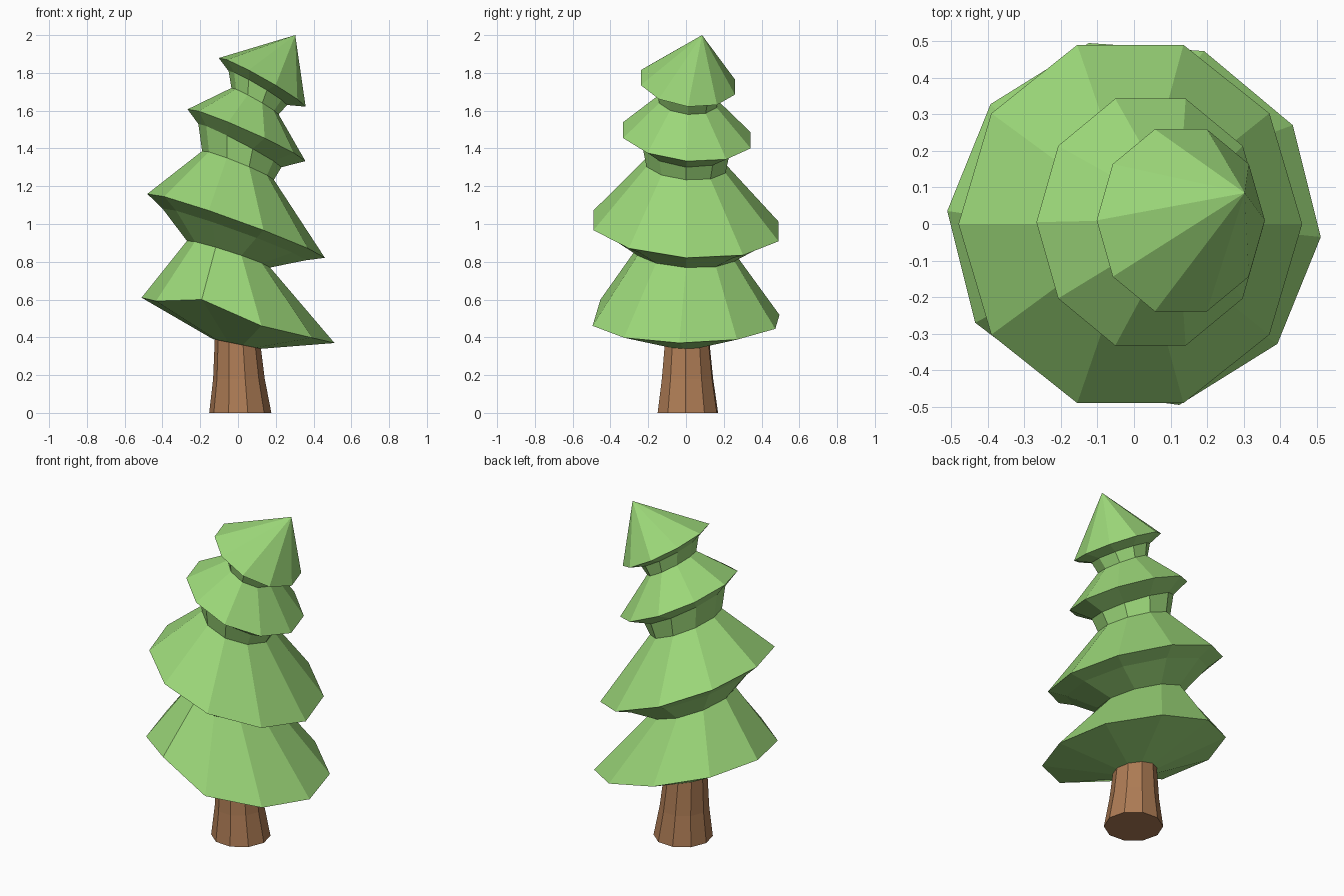
import bpy, bmesh
from math import cos, sin, radians, tau

if "Cube" in bpy.data.objects:
    bpy.data.objects.remove(bpy.data.objects["Cube"])

SIDES = 10


def material(name, color):
    m = bpy.data.materials.new(name)
    m.diffuse_color = color
    m.use_nodes = True
    m.node_tree.nodes["Principled BSDF"].inputs["Base Color"].default_value = m.diffuse_color
    return m


def loft(name, rings, mat, tip=None):
    """Skin tilted rings: centre x, y, z, radius x, y, slope x, y, turn in degrees."""
    bm = bmesh.new()
    loops = []
    for cx, cy, cz, rx, ry, sx, sy, turn in rings:
        loop = []
        for i in range(SIDES):
            a = tau * i / SIDES + radians(turn)
            dx, dy = rx * cos(a), ry * sin(a)
            loop.append(bm.verts.new((cx + dx, cy + dy, cz + sx * dx + sy * dy)))
        loops.append(loop)
    for lo, hi in zip(loops, loops[1:]):
        for i in range(SIDES):
            j = (i + 1) % SIDES
            bm.faces.new((lo[i], lo[j], hi[j], hi[i]))
    bm.faces.new(loops[0][::-1])
    if tip:
        t = bm.verts.new(tip)
        for i in range(SIDES):
            bm.faces.new((loops[-1][i], loops[-1][(i + 1) % SIDES], t))
    else:
        bm.faces.new(loops[-1])
    bmesh.ops.recalc_face_normals(bm, faces=bm.faces)
    me = bpy.data.meshes.new(name)
    bm.to_mesh(me)
    bm.free()
    me.materials.append(mat)
    ob = bpy.data.objects.new(name, me)
    bpy.context.collection.objects.link(ob)
    return ob


bark = material("bark", (0.42, 0.20, 0.09, 1))
leaf = material("leaf", (0.33, 0.68, 0.19, 1))

# tapering trunk
loft("trunk", [
    (0.012, 0.01, 0.00, 0.165, 0.165, 0, 0, -4),
    (0.005, 0.008, 0.18, 0.137, 0.14, 0, 0, -4),
    (-0.005, 0.006, 0.42, 0.117, 0.117, 0, 0, -4),
], bark)

# four crooked foliage tiers in one continuous skin
foliage = loft("foliage", [
    (-0.005, 0.00, 0.365, 0.128, 0.128, -0.20, 0.00, -4),   # underside at trunk
    (0.00, 0.00, 0.490, 0.512, 0.51, -0.235, 0.00, -4),     # first rim
    (-0.05, 0.00, 0.840, 0.220, 0.27, -0.32, -0.06, 0),     # first neck
    (-0.02, 0.00, 0.945, 0.380, 0.42, -0.36, -0.06, 0),     # second underside
    (-0.01, 0.00, 0.990, 0.470, 0.515, -0.36, -0.06, 0),    # second rim
    (0.00, 0.00, 1.310, 0.190, 0.22, -0.40, -0.08, 0),      # second neck
    (0.01, 0.00, 1.415, 0.220, 0.24, -0.52, -0.08, 0),      # third underside
    (0.045, 0.005, 1.470, 0.312, 0.355, -0.44, -0.08, 0),   # third rim
    (0.09, 0.01, 1.650, 0.125, 0.16, -0.56, -0.08, 0),      # third neck
    (0.105, 0.01, 1.720, 0.155, 0.175, -0.58, -0.10, 0),    # fourth underside
    (0.128, 0.01, 1.750, 0.230, 0.262, -0.56, -0.10, 0),    # fourth rim
], leaf, tip=(0.303, 0.085, 2.0))

# one raised corner at the front of the first rim
v = foliage.data.vertices[SIDES + 7]
v.co.y += 0.02
v.co.z += 0.065
